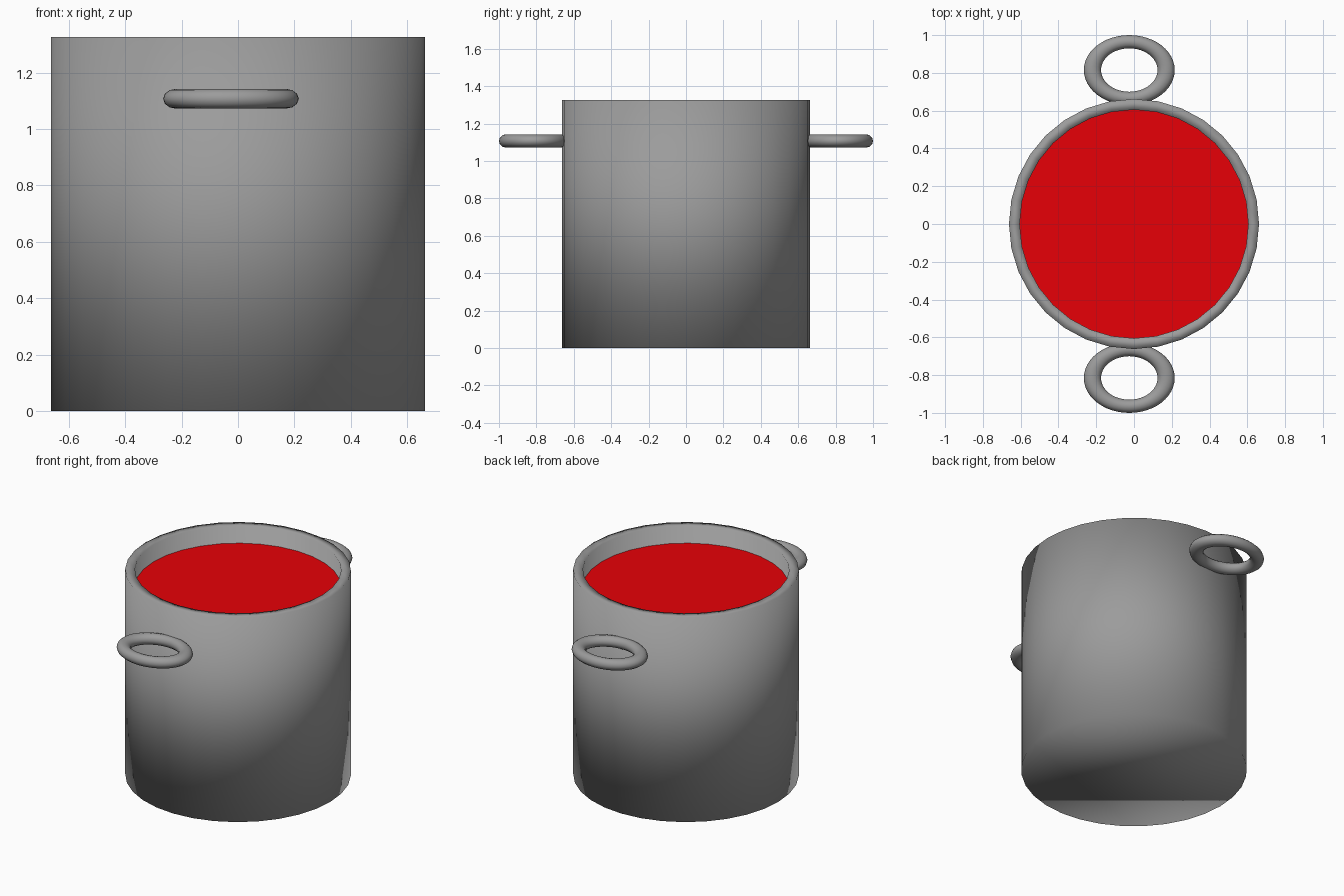
import bpy, bmesh
from math import sin, cos, pi

if "Cube" in bpy.data.objects:
    bpy.data.objects.remove(bpy.data.objects["Cube"])

SIDES = 32


def material(name, color):
    mat = bpy.data.materials.new(name)
    mat.diffuse_color = (*color, 1)
    mat.use_nodes = True
    mat.node_tree.nodes["Principled BSDF"].inputs["Base Color"].default_value = mat.diffuse_color
    return mat


def lathe(name, profile, mat):
    """Revolve (radius, z) points about z, capping the ends."""
    bm = bmesh.new()
    rings = [[bm.verts.new((r * cos(2 * pi * i / SIDES), r * sin(2 * pi * i / SIDES), z))
              for i in range(SIDES)] for r, z in profile]
    for a, b in zip(rings, rings[1:]):
        for i in range(SIDES):
            j = (i + 1) % SIDES
            bm.faces.new((a[i], a[j], b[j], b[i]))
    bm.faces.new(rings[0])
    if len(rings) > 1:
        bm.faces.new(rings[-1])
        bmesh.ops.recalc_face_normals(bm, faces=bm.faces)
    mesh = bpy.data.meshes.new(name)
    bm.to_mesh(mesh)
    bm.free()
    mesh.materials.append(mat)
    obj = bpy.data.objects.new(name, mesh)
    bpy.context.collection.objects.link(obj)
    return obj


steel = material("dark_steel", (0.33, 0.33, 0.33))
red = material("soup_red", (0.8, 0.0, 0.002))

# Pot body: outer wall, rim, inner wall and floor, smooth all over
pot = lathe("pot_body", [(0.662, 0), (0.662, 1.325), (0.605, 1.325), (0.605, 0.055)], steel)
pot.data.shade_smooth()

# Red soup surface, a little below the rim
lathe("soup", [(0.606, 1.215)], red)

# Oval ring handles, front and back
for name, side in (("front_handle", -1), ("back_handle", 1)):
    bpy.ops.mesh.primitive_torus_add(major_segments=48, minor_segments=12,
                                     major_radius=0.15, minor_radius=0.035,
                                     location=(-0.025, side * 0.815, 1.107))
    handle = bpy.context.object
    handle.name = name
    handle.scale = (1.3, 1, 1)
    handle.data.materials.append(steel)
    handle.data.shade_smooth()
